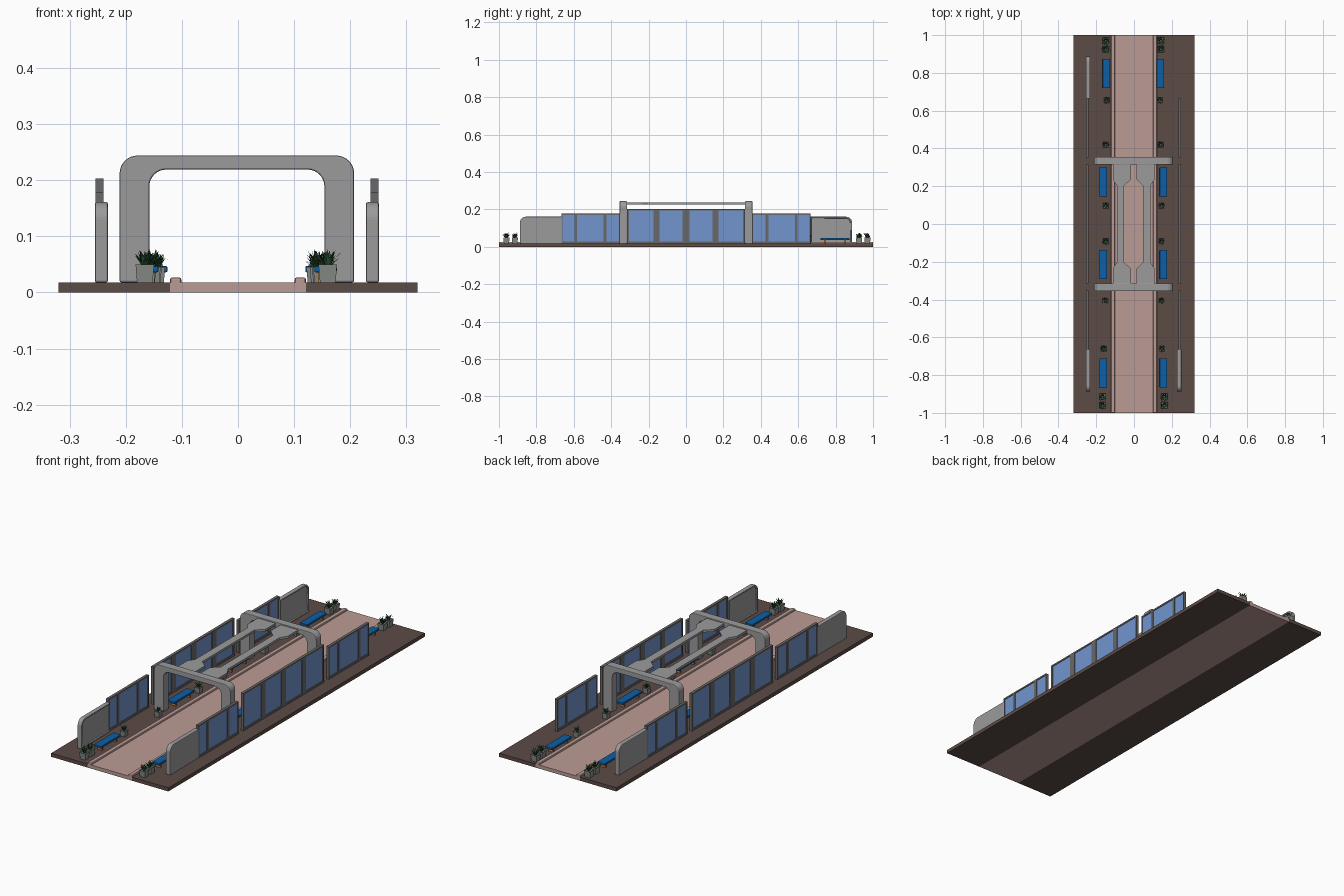
import bpy, bmesh, math, random
from mathutils import Vector

if "Cube" in bpy.data.objects:
    bpy.data.objects.remove(bpy.data.objects["Cube"])

random.seed(4)


def material(name, rgb):
    m = bpy.data.materials.new(name)
    m.diffuse_color = (*rgb, 1)
    m.use_nodes = True
    m.node_tree.nodes["Principled BSDF"].inputs["Base Color"].default_value = m.diffuse_color
    return m


BROWN = material("brown paving", (0.107, 0.070, 0.060))
PINK = material("pink paving", (0.50, 0.33, 0.30))
GREY = material("concrete grey", (0.33, 0.33, 0.33))
DARK = material("frame grey", (0.14, 0.14, 0.14))
GLASS = material("window blue", (0.17, 0.30, 0.62))
BLUE = material("seat blue", (0.004, 0.115, 0.38))
ORANGE = material("leg orange", (0.60, 0.20, 0.05))
POT = material("planter grey", (0.24, 0.26, 0.24))
LEAF = material("leaf green", (0.022, 0.085, 0.030))


def finish(name, bm, mat):
    bmesh.ops.recalc_face_normals(bm, faces=bm.faces)
    me = bpy.data.meshes.new(name)
    bm.to_mesh(me)
    bm.free()
    me.materials.append(mat)
    ob = bpy.data.objects.new(name, me)
    bpy.context.collection.objects.link(ob)
    return ob


def prism(name, pts, axis, lo, hi, mat, bevel=0, recess=None):
    """Extrude a 2D outline along an axis; recess = side (+1/-1) of the cap to sink."""
    place = {"x": lambda a, b, t: (t, a, b),
             "y": lambda a, b, t: (a, t, b),
             "z": lambda a, b, t: (a, b, t)}[axis]
    bm = bmesh.new()
    low = [bm.verts.new(place(a, b, lo)) for a, b in pts]
    top = [bm.verts.new(place(a, b, hi)) for a, b in pts]
    caps = [bm.faces.new(low), bm.faces.new(top)]
    n = len(pts)
    for i in range(n):
        j = (i + 1) % n
        bm.faces.new((low[i], low[j], top[j], top[i]))
    bmesh.ops.recalc_face_normals(bm, faces=bm.faces)
    if recess:
        bmesh.ops.inset_region(bm, faces=[caps[1 if recess > 0 else 0]],
                               thickness=0.009, depth=0)
        cap = caps[1 if recess > 0 else 0]
        r = bmesh.ops.extrude_discrete_faces(bm, faces=[cap])
        for v in r["faces"][0].verts:
            v.co.x -= recess * 0.007
    ob = finish(name, bm, mat)
    if bevel:
        mod = ob.modifiers.new("bevel", "BEVEL")
        mod.width, mod.segments, mod.limit_method = bevel, 2, "ANGLE"
        mod.angle_limit = math.radians(50)
    return ob


def box(name, x0, x1, y0, y1, z0, z1, mat, bevel=0):
    return prism(name, [(x0, y0), (x1, y0), (x1, y1), (x0, y1)], "z", z0, z1, mat, bevel)


def arc(cx, cy, r, a0, a1, n=8):
    return [(cx + r * math.cos(math.radians(a0 + (a1 - a0) * i / n)),
             cy + r * math.sin(math.radians(a0 + (a1 - a0) * i / n))) for i in range(n + 1)]


G = 0.018   # ground top
C = -0.002  # centre line of the structure

# Ground: two side platforms, walkway and kerbs
box("walkway", -0.121, 0.121, -1, 1, 0, G, PINK)
for s, side in ((-1, "left"), (1, "right")):
    a, b = sorted((s * 0.121, s * 0.32))
    box(side + "_platform", a, b, -1, 1, 0, G, BROWN)
    a, b = sorted((s * 0.101, s * 0.121))
    box(side + "_kerb", a, b, -1, 1, G - 0.004, 0.027, PINK, 0.004)

# Two portal arches with rounded corners
outer = [(0.209, G)] + arc(0.177, 0.212, 0.032, 0, 90) + arc(-0.177, 0.212, 0.032, 90, 180) + [(-0.209, G)]
inner = [(-0.156, G)] + arc(-0.126, 0.189, 0.030, 180, 90) + arc(0.126, 0.189, 0.030, 90, 0) + [(0.156, G)]
portal = [(x + C, z) for x, z in outer + inner]
for s, side in ((-1, "front"), (1, "back")):
    prism(side + "_arch", portal, "y", s * 0.335 - 0.02, s * 0.335 + 0.02, GREY, 0.003)

# Two roof beams with flared ends
for s, side in ((-1, "left"), (1, "right")):
    half = [(0.014, 0.318), (0.014, 0.237), (0.050, 0.203)]
    far = [(0.089, 0.203), (0.110, 0.235), (0.110, 0.318)]
    pts = half + [(x, -y) for x, y in half[::-1]] + [(x, -y) for x, y in far[::-1]] + far
    prism(side + "_roof_beam", [(s * x + C, y) for x, y in pts], "z", 0.227, 0.238, GREY)


# Glazed screens: dark frame bars around blue panes
def screen(name, x, y0, y1, top, panes, post_mat):
    t = 0.007
    box(name + "_top_rail", x - t, x + t, y0, y1, top - 0.008, top, DARK)
    box(name + "_bottom_rail", x - t, x + t, y0, y1, G, G + 0.010, DARK)
    edges = [y0] + [e for p in panes for e in p] + [y1]
    for i in range(0, len(edges), 2):
        mat = DARK if i in (0, len(edges) - 2) else post_mat
        box(f"{name}_post_{i // 2}", x - t, x + t, edges[i], edges[i + 1], G + 0.010, top - 0.008, mat)
    for i, (a, b) in enumerate(panes):
        box(f"{name}_pane_{i}", x - 0.004, x + 0.004, a, b, G + 0.010, top - 0.008, GLASS)


mid_panes = [(-0.305, -0.174), (-0.142, -0.018), (0.018, 0.142), (0.174, 0.305)]
side_panes = [(0.358, 0.424), (0.440, 0.582), (0.597, 0.659)]
for s, side in ((-1, "left"), (1, "right")):
    x = s * 0.245 + C
    screen(side + "_middle_screen", x, -0.315, 0.315, 0.203, mid_panes, DARK)
    screen(side + "_back_screen", x, 0.352, 0.665, 0.178, side_panes, DARK)
    screen(side + "_front_screen", x, -0.665, -0.352, 0.178,
           [(-b, -a) for a, b in side_panes[::-1]], DARK)

# Solid end walls, rounded at the outer top corner, sunk on the inner side
for s, e, name in ((-1, -1, "left_front"), (-1, 1, "left_back"), (1, -1, "right_front")):
    x = s * 0.2415 + C
    pts = [(0.663, G), (0.888, G)] + arc(0.856, 0.129, 0.032, 0, 90) + [(0.663, 0.161)]
    prism(name + "_end_wall", [(e * y, z) for y, z in pts], "x",
          x - 0.0115, x + 0.0115, GREY, 0.003, recess=-s)

# Benches: blue seat on orange legs
benches = [(-0.146, 0.796), (-0.162, 0.222), (-0.162, -0.215), (-0.162, -0.788),
           (0.140, 0.796), (0.156, 0.222), (0.156, -0.215), (0.156, -0.788)]
for i, (x, y) in enumerate(benches):
    box(f"bench_seat_{i}", x - 0.020, x + 0.020, y - 0.077, y + 0.077, 0.036, 0.047, BLUE, 0.002)
    for e in (-1, 1):
        yy = y + e * 0.055
        box(f"bench_leg_{i}_{'front' if e < 0 else 'back'}", x - 0.013, x + 0.013,
            yy - 0.004, yy + 0.004, G, 0.036, ORANGE)


# Planters: tapered pot with spiky leaves
def planter(i, x, y, k):
    bm = bmesh.new()
    h = 0.032 * k
    r = bmesh.ops.create_cube(bm, size=1)
    for v in r["verts"]:
        w = 0.033 * k if v.co.z > 0 else 0.028 * k
        v.co = (x + v.co.x * w, y + v.co.y * w, G + (v.co.z + 0.5) * h)
    top = max(bm.faces, key=lambda f: f.calc_center_median().z)
    bmesh.ops.inset_region(bm, faces=[top], thickness=0.003 * k, depth=-0.004 * k)
    finish(f"planter_pot_{i}", bm, POT)
    bm = bmesh.new()
    for j in range(20):
        a = j * 2.4 + random.uniform(-0.3, 0.3)
        out = k * random.uniform(0.004, 0.022)
        up = k * random.uniform(0.020, 0.036) - out * 0.3
        d = Vector((math.cos(a), math.sin(a), 0))
        w = Vector((-d.y, d.x, 0)) * 0.0032 * k
        base = Vector((x, y, G + h - 0.005 * k)) + d * 0.004 * k
        mid = base + d * out * 0.45 + Vector((0, 0, up * 0.6))
        tip = base + d * out + Vector((0, 0, up))
        v = [bm.verts.new(p) for p in (base - w * 0.6, base + w * 0.6, mid + w, mid - w, tip)]
        bm.faces.new(v[:4])
        bm.faces.new((v[3], v[2], v[4]))
    finish(f"planter_leaves_{i}", bm, LEAF)


rows = [(0.970, -0.150, 0.142), (0.925, -0.150, 0.142), (0.655, -0.144, 0.136),
        (0.420, -0.150, 0.142), (0.097, -0.150, 0.146), (-0.092, -0.150, 0.146),
        (-0.405, -0.152, 0.146), (-0.660, -0.160, 0.148), (-0.915, -0.166, 0.160),
        (-0.960, -0.166, 0.160)]
for i, (y, xl, xr) in enumerate(rows):
    k = 1.0 if abs(y) > 0.9 else 0.85
    planter(2 * i, xl, y, k)
    planter(2 * i + 1, xr, y, k)
